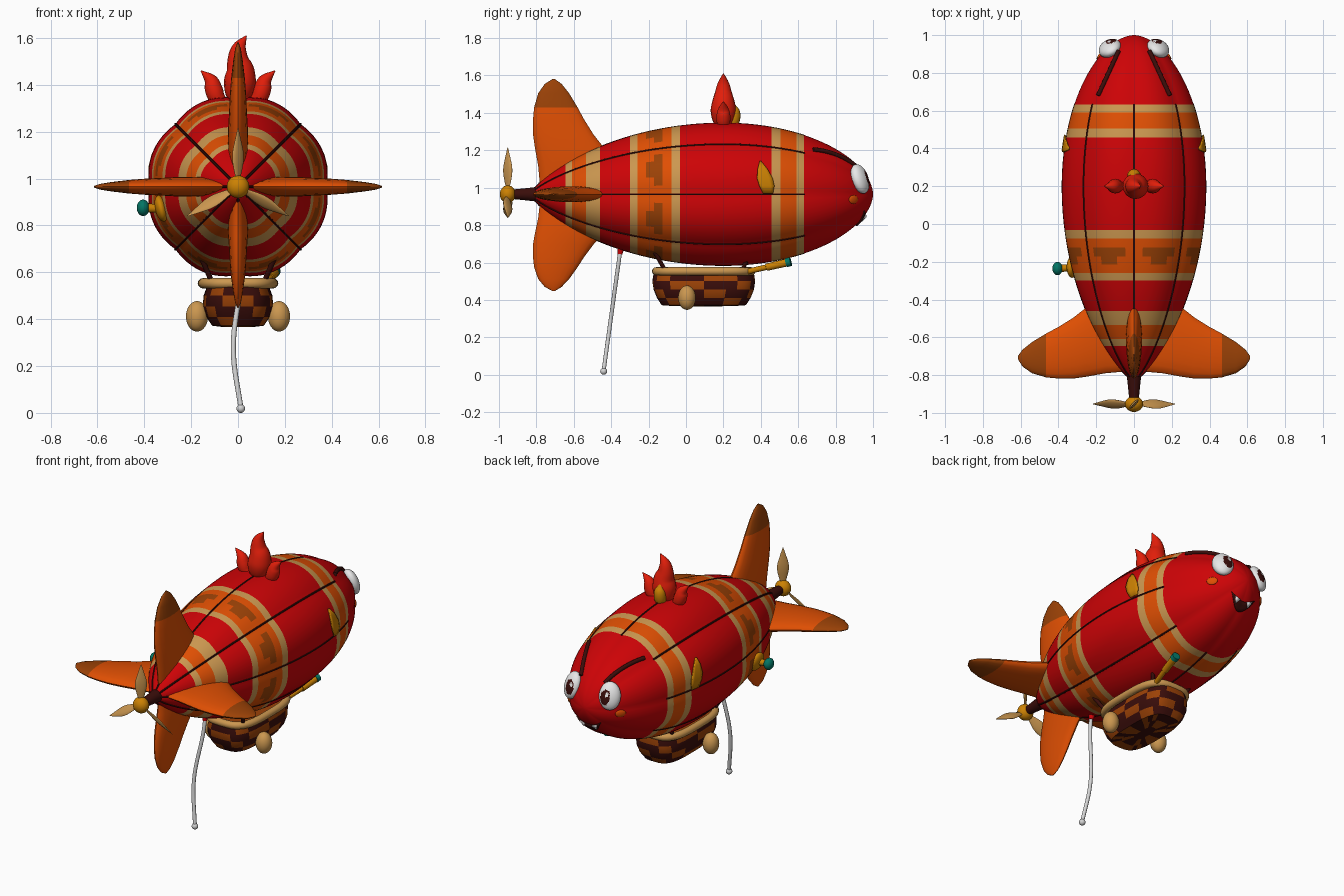
import bpy, bmesh, math
from math import sin, cos, pi, sqrt
from mathutils import Vector, Matrix

cube = bpy.data.objects.get("Cube")
if cube:
    bpy.data.objects.remove(cube, do_unlink=True)


def material(name, *rgb):
    m = bpy.data.materials.new(name)
    m.use_nodes = True
    m.diffuse_color = (*rgb, 1)
    m.node_tree.nodes["Principled BSDF"].inputs["Base Color"].default_value = (*rgb, 1)
    return m


RED = material("hull red", .61, .001, .002)
ORANGE = material("orange", .74, .078, .001)
TAN = material("tan", .60, .31, .08)
DARK = material("dark brown", .042, .004, .003)
BROWN = material("brown", .33, .054, .002)
GOLD = material("gold", .60, .22, .001)
TEAL = material("teal", .001, .18, .13)
WHITE = material("white", .88, .88, .88)
SILVER = material("silver", .66, .66, .66)
FLAME = material("flame red", .76, .013, .003)


def finish(name, bm, mats):
    bmesh.ops.remove_doubles(bm, verts=bm.verts, dist=1e-5)
    bmesh.ops.recalc_face_normals(bm, faces=bm.faces)
    me = bpy.data.meshes.new(name)
    bm.to_mesh(me)
    bm.free()
    for m in mats:
        me.materials.append(m)
    ob = bpy.data.objects.new(name, me)
    bpy.context.collection.objects.link(ob)
    bpy.ops.object.select_all(action='DESELECT')
    ob.select_set(True)
    bpy.context.view_layer.objects.active = ob
    bpy.ops.object.shade_smooth_by_angle(angle=math.radians(40))
    return ob


def loft(name, rings, mats, rule=None):
    """Skin closed rings; rule(ring, segment) picks the material."""
    bm = bmesh.new()
    vs = [[bm.verts.new(p) for p in ring] for ring in rings]
    n = len(vs[0])
    for i in range(len(vs) - 1):
        for j in range(n):
            k = (j + 1) % n
            f = bm.faces.new((vs[i][j], vs[i][k], vs[i + 1][k], vs[i + 1][j]))
            f.material_index = rule(i, j) if rule else 0
    bm.faces.new(vs[0])
    bm.faces.new(vs[-1]).material_index = rule(len(vs) - 2, 0) if rule else 0
    return finish(name, bm, mats)


def tube(name, pts, radii, mat, n=12, flat=1.0, spin=0.0):
    """Round or flattened tube along a path."""
    pts = [Vector(p) for p in pts]
    if not isinstance(radii, (list, tuple)):
        radii = [radii] * len(pts)
    prev, rings = Vector((0, 0, 1)), []
    q = Matrix.Identity(3).to_quaternion()
    for i, (p, r) in enumerate(zip(pts, radii)):
        t = (pts[min(i + 1, len(pts) - 1)] - pts[max(i - 1, 0)]).normalized()
        q = prev.rotation_difference(t) @ q
        prev = t
        turn = Matrix.Rotation(spin, 3, 'Z')
        rings.append([p + q @ (turn @ Vector((r * cos(2 * pi * j / n), flat * r * sin(2 * pi * j / n), 0)))
                      for j in range(n)])
    return loft(name, rings, [mat])


def flowing_tube(name, pts, radii, mat, n=16, flat=1.0, spin=0.0):
    """Tube whose path and radius are eased through the given points."""
    ctrl = [Vector((*p, r)) for p, r in zip(pts, radii)]
    ctrl = [2 * ctrl[0] - ctrl[1]] + ctrl + [2 * ctrl[-1] - ctrl[-2]]
    out = []
    for a, b, c, d in zip(ctrl, ctrl[1:], ctrl[2:], ctrl[3:]):
        for t in (0, .2, .4, .6, .8):
            out.append(b + (c - a) * (t / 2) + (2 * a - 5 * b + 4 * c - d) * (t * t / 2)
                       + (3 * b - a - 3 * c + d) * (t ** 3 / 2))
    out.append(ctrl[-2])
    return tube(name, [v.xyz for v in out], [max(v.w, .001) for v in out], mat, n, flat, spin)


def ball(name, loc, radii, mats, facing=None, rule=None):
    """Ellipsoid whose local z is turned towards facing."""
    bm = bmesh.new()
    bmesh.ops.create_uvsphere(bm, u_segments=32, v_segments=24, radius=1)
    q = Vector(facing).to_track_quat('Z', 'Y') if facing else Matrix.Identity(3).to_quaternion()
    bm.transform(Matrix.Translation(loc) @ q.to_matrix().to_4x4() @ Matrix.Diagonal((*radii, 1)))
    if rule:
        for f in bm.faces:
            f.material_index = rule(f.calc_center_median() - Vector(loc))
    return finish(name, bm, mats)


def sheet(name, rows, mat):
    """Thin painted plate from rows of points."""
    bm = bmesh.new()
    vs = [[bm.verts.new(p) for p in row] for row in rows]
    for a, b in zip(vs, vs[1:]):
        for j in range(len(a) - 1):
            bm.faces.new((a[j], a[j + 1], b[j + 1], b[j]))
    ob = finish(name, bm, [mat])
    mod = ob.modifiers.new("thickness", 'SOLIDIFY')
    mod.thickness, mod.offset = .008, 0


# Hull shape
AXIS, R, MID = .965, .393, .2


def radius(y):
    t, p = ((y - MID) / .8, .55) if y > MID else ((y - MID) / 1.03, .77)
    return R * max(1 - t * t, .0004) ** p


def lobe(a):
    return .962 + .038 * abs(sin(4 * a))


def hull(y, a, off=0.0):
    r = radius(y) * lobe(a) + off
    return Vector((r * cos(a), y, AXIS + r * sin(a)))


def side_x(y, z):
    r = radius(y) * lobe(math.asin((z - AXIS) / radius(y)))
    return sqrt(r * r - (z - AXIS) ** 2)


def nose(x, z, off):
    r = math.hypot(x, z - AXIS) / (R * lobe(math.atan2(z - AXIS, x)))
    return (x, MID + .8 * sqrt(1 - r ** (1 / .55)) + off, z)


# Hull with painted bands and dark patches
HULL_MATS = [RED, TAN, ORANGE, BROWN]
bands = [(-.83, 0), (-.645, 1), (-.61, 2), (-.535, 1), (-.46, 0), (-.30, 1), (-.26, 2), (-.215, 2),
         (-.172, 2), (-.125, 2), (-.078, 1), (-.032, 0), (.457, 1), (.505, 2), (.59, 1), (.632, 0)]
ys = []
for (y0, m), (y1, _) in zip(bands, bands[1:]):
    n = math.ceil((y1 - y0) / .03)
    ys += [y0 + (y1 - y0) * k / n for k in range(n)]
start = math.asin((.632 - MID) / .8)
ys += [MID + .8 * sin(start + (pi / 2 - start) * k / 18) for k in range(19)]
SEG = 96


def hull_paint(i, j):
    y = (ys[i] + ys[i + 1]) / 2
    m = [b[1] for b in bands if b[0] <= y][-1]
    off = abs((j % 12) + .5 - 6)
    if -.172 < y < -.125 and off < 3.6 or -.215 < y < -.172 and off < 2:
        m = 3
    return m


loft("hull", [[hull(y, 2 * pi * j / SEG) for j in range(SEG)] for y in ys], HULL_MATS, hull_paint)

# Seams sunk in the creases of the hull
for k in range(8):
    tube(f"seam_{k}", [hull(-.82 + 1.455 * i / 40, k * pi / 4, -.001) for i in range(41)], .0058, DARK, 8)

# Tail fins: distance from axis, rear edge, front edge, half thickness
fin = [(.04, -.78, -.36, .03), (.15, -.79, -.39, .042), (.25, -.808, -.44, .042), (.32, -.818, -.495, .038),
       (.40, -.818, -.545, .034), (.465, -.812, -.58, .029), (.54, -.79, -.625, .02),
       (.59, -.755, -.665, .012), (.615, -.715, -.70, .003)]
for label, d, scale in (("top", (0, 1), 1), ("bottom", (0, -1), .84), ("left", (1, 0), 1), ("right", (-1, 0), 1)):
    rings = [[Vector((d[0] * s * scale + d[1] * th * sin(a), (y0 + y1) / 2 + (y1 - y0) / 2 * cos(a),
                      AXIS + d[1] * s * scale + d[0] * th * sin(a)))
              for a in [2 * pi * k / 20 for k in range(20)]] for s, y0, y1, th in fin]
    loft(f"{label}_fin", rings, [ORANGE, BROWN], lambda i, j: int(i >= 5 and label != "bottom"))

# Propeller
HUB = Vector((0, -.953, AXIS))
tube("propeller_shaft", [(0, -.79, AXIS), (0, -.85, AXIS), (0, -.94, AXIS)], [.04, .033, .024], DARK, 16)
ball("propeller_hub", HUB, (.048, .042, .048), [GOLD])
for k in range(3):
    a = pi / 2 + k * 2 * pi / 3
    d = Vector((cos(a), 0, sin(a)))
    flowing_tube(f"propeller_blade_{k}", [HUB + d * s for s in (.03, .07, .11, .15, .2, .25)],
                 [.012, .024, .033, .032, .018, .002], TAN, 12, .3, pi / 4)

# Face
for s, label in ((1, "left"), (-1, "right")):
    def pupil(v, s=s):
        u, w = (v.x + s * .006) / .028, (v.z - .003) / .044
        if v.y < 0 or u * u + w * w > 1:
            return 0
        return 0 if (u + .35) ** 2 + (w - .4) ** 2 < .08 else 1
    ball(f"{label}_eye", (s * .128, .93, 1.047), (.062, .082, .04), [WHITE, DARK], (s * .45, .82, .32), pupil)
    brow = []
    for i in range(9):
        y = .68 + .235 * i / 8
        x = .19 - .108 * i / 8
        brow.append((s * x, y, AXIS + .006 + side_x(y, AXIS + x)))
    tube(f"{label}_brow", brow, .012, DARK, 10)
    cheek = Vector((s * side_x(.895, .937), .895, .937))
    ball(f"{label}_cheek", cheek, (.031, .023, .009), [ORANGE], (s * .7, .6, -.1))
    rows = [(1.14, .393, .402), (1.10, .383, .435), (1.05, .38, .463), (1.01, .392, .472), (.97, .412, .465)]
    sheet(f"{label}_side_fin", [[(s * (side_x(y0 + (y1 - y0) * k / 4, z) + .009), y0 + (y1 - y0) * k / 4, z)
                                 for k in range(5)] for z, y0, y1 in rows], GOLD)
    sheet(f"{label}_tooth", [[nose(s * .025, .845, .012), nose(s * .06, .857, .012)],
                             [nose(s * .043, .822, .012)] * 2], WHITE)
us = [k / 8 - 1 for k in range(17)]
sheet("mouth", [[nose(.083 * u, (1 - f) * (.843 + .034 * u * u) + f * (.797 + .08 * u * u), .006) for u in us]
                for f in (0, .33, .67, 1)], DARK)

# Flame crest
flowing_tube("main_flame", [(0, MID, 1.32), (.003, MID, 1.36), (.008, MID, 1.41), (.01, MID, 1.46),
                            (0, MID, 1.51), (.006, MID, 1.56), (.036, MID, 1.61)],
             [.035, .058, .068, .06, .045, .03, .002], FLAME)
for s, label in ((1, "left"), (-1, "right")):
    flowing_tube(f"{label}_flame", [(s * x, MID, z) for x, z in ((.065, 1.32), (.092, 1.35), (.105, 1.385),
                                    (.117, 1.42), (.158, 1.46))], [.024, .036, .037, .028, .002], FLAME)
flowing_tube("gold_flame", [(0, y, z) for y, z in ((.24, 1.32), (.252, 1.36), (.256, 1.40), (.25, 1.43),
                            (.245, 1.47))], [.025, .035, .034, .022, .002], GOLD)

# Gondola with checked sides and a striped bottom
CY = .095


def outline(hx, hy, z, n=48):
    pts = []
    for j in range(n):
        c, s = cos(2 * pi * j / n), sin(2 * pi * j / n)
        pts.append(Vector((hx * math.copysign(abs(c) ** .6, c), CY + hy * math.copysign(abs(s) ** .6, s), z)))
    return pts


levels = [(.03, .08, .366), (.07, .16, .367), (.11, .225, .372), (.137, .25, .41), (.15, .268, .455),
          (.147, .275, .50), (.13, .268, .545)]


def weave(i, j):
    if i < 2:
        return int(levels[i + 1][1] * sin(2 * pi * (j + .5) / 48) / .05 + 20) % 2
    return int((j // 2 + 2 * i) % 5 < 2)


loft("gondola", [outline(*l) for l in levels], [DARK, BROWN], weave)
rim = outline(.15, .255, .553)
tube("gondola_rim", rim + rim[:2], .022, TAN, 12)
for s, label in ((1, "left"), (-1, "right")):
    ball(f"{label}_fender", (s * .175, .005, .412), (.047, .047, .065), [TAN])
    tube(f"{label}_rear_strut", [(s * .11, -.11, .555), (s * .16, -.175, .67)], .011, DARK)
    tube(f"{label}_front_strut", [(s * .11, .30, .555), (s * .15, .34, .65)], .011, DARK)

# Spyglass
tube("spyglass", [(.11, .32, .55), (.135, .43, .575), (.135, .431, .575), (.155, .54, .6)],
     [.015, .015, .02, .021], GOLD, 16)
tube("spyglass_lens", [(.154, .535, .599), (.158, .56, .605)], .024, TEAL, 16)

# Side valve
ball("valve_flange", (-.328, -.228, .872), (.057, .057, .026), [GOLD], (-1, 0, -.25))
tube("valve_stem", [(-.31, -.23, .872), (-.39, -.235, .874)], .019, GOLD)
ball("valve_knob", (-.405, -.236, .875), (.035, .035, .027), [TEAL], (-1, 0, 0))

# Mooring rope
rope = []
for i in range(25):
    t = i / 24
    rope.append((.02 * cos(t * 5.5 - .16), -.352 - .088 * t, .66 - .635 * t))
tube("rope", rope, .011, SILVER, 10)
ball("rope_weight", (rope[-1][0], -.44, .0185), (.0185, .0185, .0185), [SILVER])
tube("rope_anchor", [(.018, -.345, .70), (.019, -.353, .645)], [.024, .013], RED)
